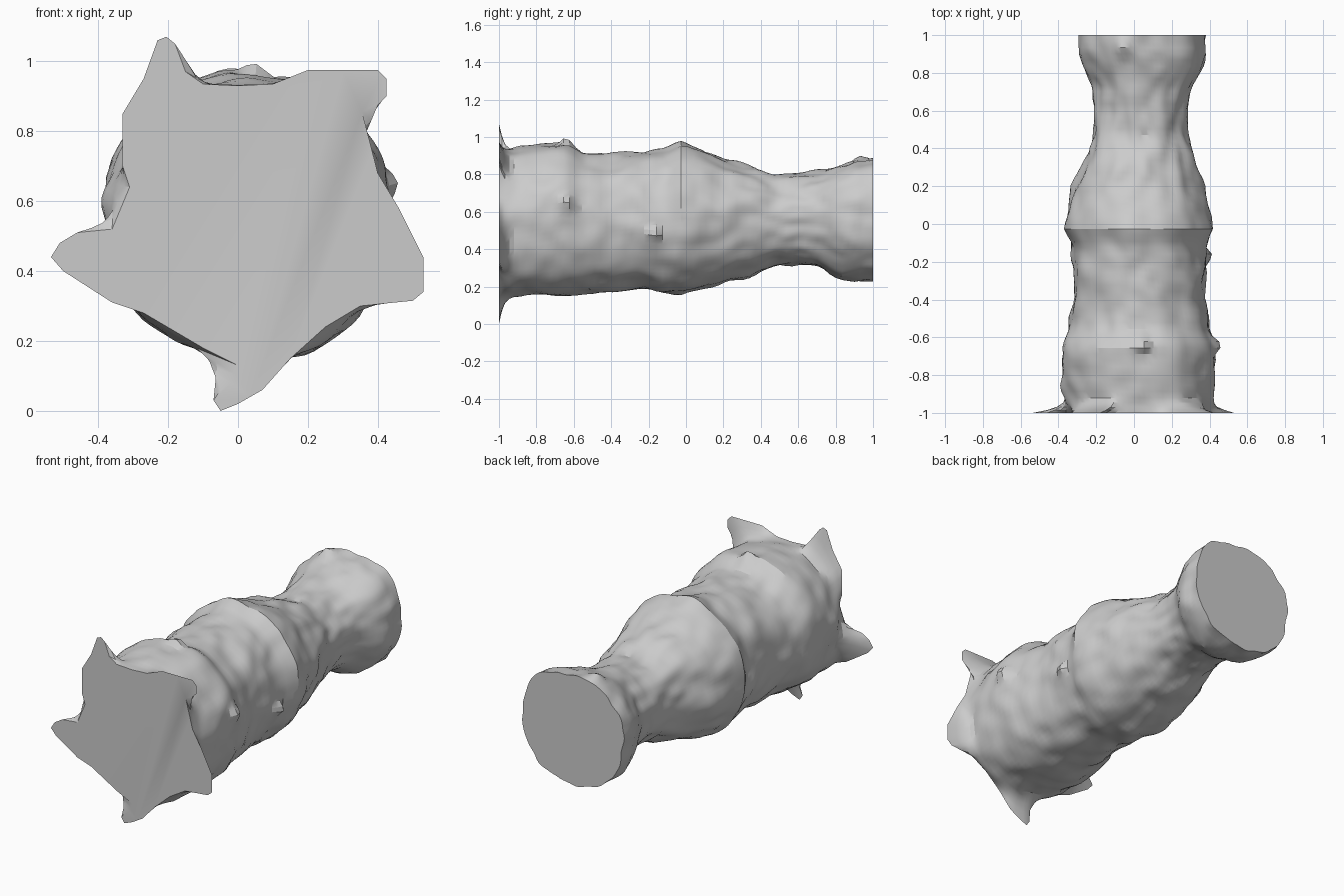
import bpy, bmesh, math
from mathutils import Vector, noise

if "Cube" in bpy.data.objects:
    bpy.data.objects.remove(bpy.data.objects["Cube"])

N = 96            # columns around the trunk

# Trunk sections: y, x min, x max, z min, z max
SECTIONS = [
    (-1.0, -.36, .42, .145, .94), (-.9, -.365, .42, .148, .95),
    (-.75, -.385, .43, .155, .965), (-.64, -.385, .435, .16, .975),
    (-.55, -.34, .40, .165, .92), (-.4, -.325, .38, .175, .915),
    (-.25, -.33, .385, .19, .92), (-.12, -.33, .375, .17, .935),
    (-.03, -.375, .425, .16, .97), (.06, -.35, .40, .175, .945),
    (.2, -.325, .365, .215, .885), (.36, -.255, .325, .26, .84),
    (.47, -.225, .29, .31, .80), (.6, -.215, .28, .315, .805),
    (.72, -.22, .305, .295, .82), (.82, -.26, .365, .235, .85),
    (.9, -.285, .385, .22, .875), (1.0, -.29, .385, .225, .885)]

# Ragged star outline of the front end, clockwise: x, z
OUTLINE = [Vector(p) for p in (
    (-.205, 1.07), (-.18, 1.05), (-.15, .97), (-.1, .935), (0, .93), (.1, .935),
    (.2, .975), (.4, .975), (.425, .95), (.425, .9), (.4, .875), (.355, .855),
    (.4, .68), (.46, .58), (.53, .44), (.53, .34), (.5, .315), (.35, .3),
    (.25, .24), (.15, .15), (.07, .06), (0, .02), (-.05, 0), (-.07, .03),
    (-.05, .06), (-.02, .08), (0, .13), (-.1, .18), (-.27, .28), (-.36, .31),
    (-.5, .4), (-.535, .44), (-.51, .48), (-.46, .51), (-.36, .52),
    (-.31, .64), (-.33, .7), (-.33, .85), (-.27, .95), (-.23, 1.06))]
ANCHORS = [0, 4, 8, 12, 15, 19, 22, 28, 31, 35, 40]   # tips and valleys

# Small knots: y, angle in degrees, height, width
KNOTS = [(-.64, 87, .05, .06), (-.64, 12, .045, .06), (-.17, -10, .05, .05),
         (.93, 108, .03, .07), (-.88, 172, .02, .07)]

# How far the front end flares at each of the first rings
FLARE = {-1.0: 1, -.985: .6, -.968: .3, -.945: .1}


def section(y):
    """Interpolated centre and half sizes of the trunk."""
    for a, b in zip(SECTIONS, SECTIONS[1:]):
        if y <= b[0] + 1e-6:
            t = (y - a[0]) / (b[0] - a[0])
            x0, x1, z0, z1 = (p + (q - p) * t for p, q in zip(a[1:], b[1:]))
            return (x0 + x1) / 2, (z0 + z1) / 2, (x1 - x0) / 2, (z1 - z0) / 2


def star_points():
    """One outline point per column: anchors go by angle, the rest by length."""
    c = Vector((.03, .545))
    pts = OUTLINE + OUTLINE[:1]

    def column(k):
        a = math.atan2(pts[k].y - c.y, pts[k].x - c.x)
        return round(a / (2 * math.pi) * N)

    start = column(0)
    keys = []
    for m, n in zip(ANCHORS, ANCHORS[1:]):
        c0, c1 = (start - column(m)) % N, (start - column(n)) % N or N
        run = [0]
        for k in range(m, n):
            run.append(run[-1] + math.sqrt((pts[k + 1] - pts[k]).length))
        keys += [(round(c0 + (c1 - c0) * r / run[-1]), pts[m + i])
                 for i, r in enumerate(run)]
    ring = [None] * N
    for (k0, p0), (k1, p1) in zip(keys, keys[1:]):
        for k in range(k0, k1):
            ring[(start - k) % N] = p0.lerp(p1, (k - k0) / (k1 - k0))
    return ring


def trunk_point(y, i):
    """Rounded section with lumpy bark and knots."""
    a = 2 * math.pi * i / N
    ca, sa = math.cos(a), math.sin(a)
    wander = .02 * noise.noise(Vector((ca * 1.7, y * 2, sa * 1.7 + 5)))
    cx, cz, rx, rz = section(max(-1, min(1, y + wander * (1 - y ** 4))))
    # The back end is squarer in its upper half
    back = max(0, min(1, (y - .7) / .2))
    e = 2.1 + back * (.4 if sa > 0 else -.1)
    k = (abs(ca) ** e + abs(sa) ** e) ** (-1 / e)
    lump = .016 * noise.noise(Vector((ca * 2.2, y * 5, sa * 2.2)))
    lump += .014 * noise.noise(Vector((ca * 4 + 7, y * 11, sa * 4))) - .003
    # Lower right swell of the front half
    if y < 0:
        lump += .02 * max(0, math.cos(a + .87)) ** 8 * min(1, -y * 4)
    for ky, deg, h, w in KNOTS:
        da = (a - math.radians(deg) + math.pi) % (2 * math.pi) - math.pi
        lump += h * max(0, 1 - math.hypot(da * .42, y - ky) / w)
    return Vector((cx + ca * (rx * k + lump), cz + sa * (rz * k + lump)))


# Trunk: rings lofted along y, closed by two flat ends
star = star_points()
ys = list(FLARE) + [-.92 + 1.92 * j / 58 for j in range(59)]
bm = bmesh.new()
rings = []
for y in ys:
    f = FLARE.get(y, 0)
    ring = []
    for i in range(N):
        p = trunk_point(y, i).lerp(star[i], f)
        ring.append(bm.verts.new((p.x, y, p.y)))
    rings.append(ring)
for r0, r1 in zip(rings, rings[1:]):
    for i in range(N):
        j = (i + 1) % N
        bm.faces.new((r0[i], r0[j], r1[j], r1[i]))
bm.faces.new(rings[0])
bm.faces.new(rings[-1])
bmesh.ops.recalc_face_normals(bm, faces=bm.faces)
mesh = bpy.data.meshes.new("trunk")
bm.to_mesh(mesh)
bm.free()
trunk = bpy.data.objects.new("trunk", mesh)
bpy.context.collection.objects.link(trunk)
bpy.context.view_layer.objects.active = trunk
trunk.select_set(True)
bpy.ops.object.shade_smooth_by_angle(angle=math.radians(25))
